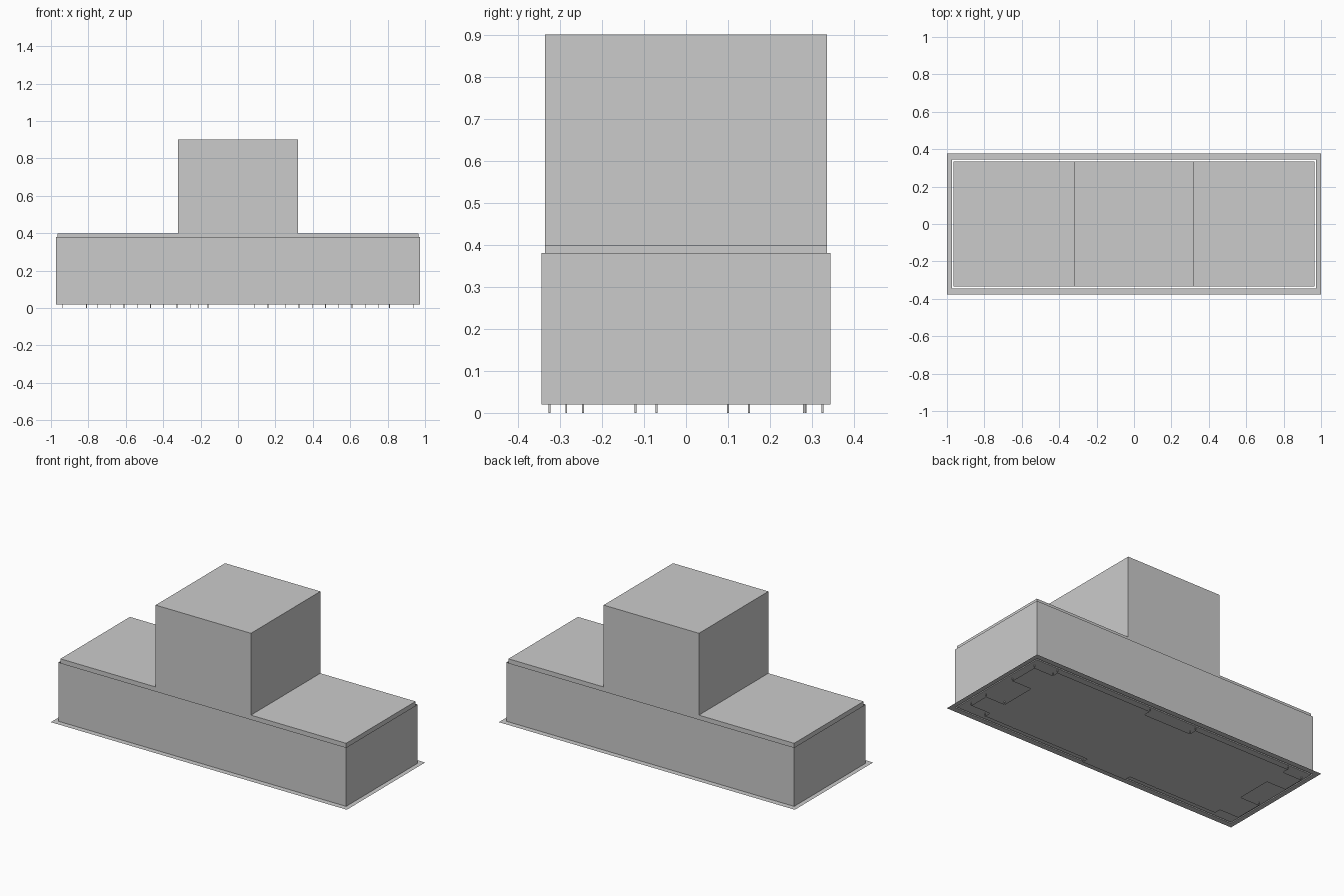
import bpy, bmesh

if "Cube" in bpy.data.objects:
    bpy.data.objects.remove(bpy.data.objects["Cube"])


def make(name, build):
    bm = bmesh.new()
    build(bm)
    mesh = bpy.data.meshes.new(name)
    bm.to_mesh(mesh)
    bm.free()
    ob = bpy.data.objects.new(name, mesh)
    bpy.context.collection.objects.link(ob)
    return ob


def rect(bm, x, y, z):
    return [bm.verts.new((sx * x, sy * y, z))
            for sx, sy in ((-1, -1), (1, -1), (1, 1), (-1, 1))]


def bridge(bm, a, b):
    for i in range(4):
        j = (i + 1) % 4
        bm.faces.new((a[i], a[j], b[j], b[i]))


# Flat rim around the base and the open outer wall rising from its inner edge
def shell(bm):
    outer = rect(bm, 1.0, 0.378, 0.02)
    foot = rect(bm, 0.972, 0.344, 0.02)
    top = rect(bm, 0.972, 0.344, 0.38)
    bridge(bm, outer, foot)
    bridge(bm, foot, top)


# Stepped body: low wings and central tower as one extruded profile
def body(bm):
    profile = [(-0.965, 0.02), (0.965, 0.02), (0.965, 0.4), (0.322, 0.4),
               (0.322, 0.9), (-0.322, 0.9), (-0.322, 0.4), (-0.965, 0.4)]
    face = bm.faces.new([bm.verts.new((x, -0.335, z)) for x, z in profile])
    ext = bmesh.ops.extrude_face_region(bm, geom=[face])
    moved = [v for v in ext["geom"] if isinstance(v, bmesh.types.BMVert)]
    bmesh.ops.translate(bm, vec=(0, 0.67, 0), verts=moved)
    bmesh.ops.recalc_face_normals(bm, faces=bm.faces)


# Notched outline of the plate underneath
outline = [(-0.94, -0.245), (-0.81, -0.245), (-0.81, -0.285), (-0.21, -0.285),
           (-0.21, -0.325), (0.09, -0.325), (0.09, -0.285), (0.81, -0.285),
           (0.81, -0.245), (0.94, -0.245), (0.94, -0.12), (0.81, -0.12),
           (0.81, 0.1), (0.94, 0.1), (0.94, 0.285), (0.81, 0.285),
           (0.81, 0.325), (0.16, 0.325), (0.16, 0.28), (-0.16, 0.28),
           (-0.16, 0.325), (-0.81, 0.325), (-0.81, 0.285), (-0.94, 0.285),
           (-0.94, 0.15), (-0.81, 0.15), (-0.81, -0.07), (-0.94, -0.07)]


def plate(bm):
    face = bm.faces.new([bm.verts.new((x, y, 0)) for x, y in reversed(outline)])
    bmesh.ops.triangulate(bm, faces=[face])


# Thin spacers between plate and body
def spacers(bm):
    points = list(outline)
    for i in range(8):
        points += [(s * (0.255 + 0.071 * i), -0.285) for s in (-1, 1)]
    for x, y in points:
        cube = bmesh.ops.create_cube(bm, size=1)["verts"]
        bmesh.ops.scale(bm, vec=(0.004, 0.004, 0.02), verts=cube)
        bmesh.ops.translate(bm, vec=(x, y, 0.01), verts=cube)


make("outer_wall_and_rim", shell)
make("stepped_body", body)
make("bottom_plate", plate)
make("plate_spacers", spacers)
